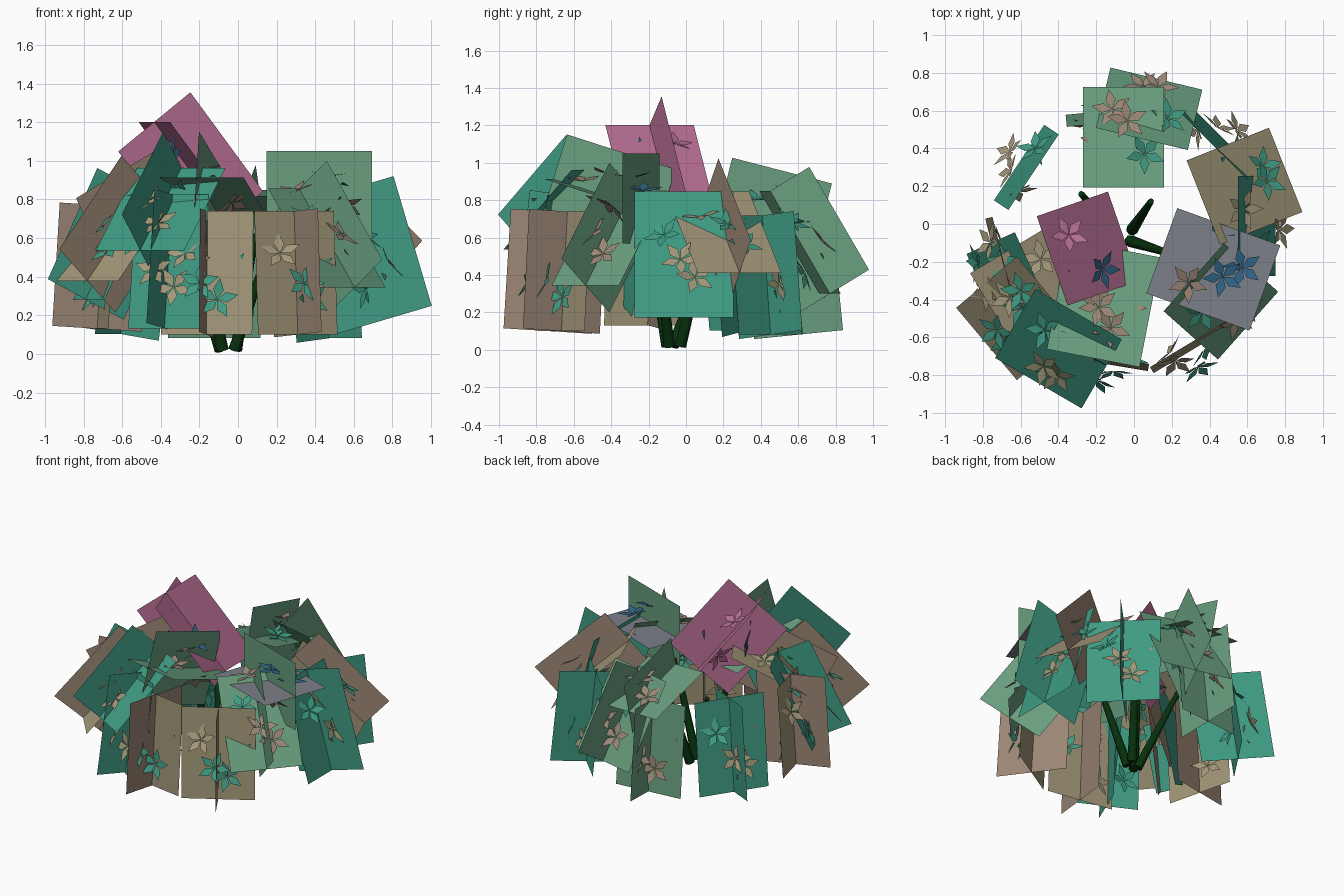
import bpy, bmesh, math, random
from mathutils import Vector, Matrix

if "Cube" in bpy.data.objects:
    bpy.data.objects.remove(bpy.data.objects["Cube"])

random.seed(4)
COL = {
    "teal": (0.05, 0.33, 0.23, 1), "sage": (0.14, 0.34, 0.21, 1),
    "tan": (0.36, 0.31, 0.19, 1), "rose": (0.33, 0.24, 0.18, 1),
    "pink": (0.48, 0.16, 0.30, 1), "violet": (0.20, 0.22, 0.25, 1),
    "blue": (0.03, 0.13, 0.25, 1), "stem": (0.002, 0.03, 0.004, 1),
}
PARTNER = {"teal": "teal", "sage": "sage", "tan": "rose", "pink": "pink", "violet": "sage"}
FLOWERS = {"teal": ("tan", "teal"), "sage": ("rose", "teal"), "tan": ("teal", "tan"),
           "pink": ("blue", "pink"), "violet": ("blue", "rose")}
MATS = {}
for key, c in COL.items():
    MATS[key] = bpy.data.materials.new(key)
    MATS[key].diffuse_color = c


def finish(bm, name, cols):
    me = bpy.data.meshes.new(name)
    bm.to_mesh(me)
    bm.free()
    for c in cols:
        me.materials.append(MATS[c])
    ob = bpy.data.objects.new(name, me)
    bpy.context.collection.objects.link(ob)


def quad(bm, c, a, b, mat):
    f = bm.faces.new([bm.verts.new(c + a * s + b * t)
                      for s, t in ((-1, -1), (1, -1), (1, 1), (-1, 1))])
    f.material_index = mat


def star(bm, c, n, spin, mat, r=0.11):
    # five cupped diamond petals around the facing direction n
    rot = n.to_track_quat('Z', 'Y').to_matrix() @ Matrix.Rotation(spin, 3, 'Z')
    centre = bm.verts.new(c)
    for k in range(5):
        t = k * math.tau / 5
        p = []
        for dist, da, h in ((0.52, -0.5, 0.012), (1.0, 0, 0.025), (0.52, 0.5, 0.012)):
            v = Vector((r * dist * math.cos(t + da), r * dist * math.sin(t + da), h))
            p.append(bm.verts.new(c + rot @ v))
        bm.faces.new((centre, *p)).material_index = mat


def spray(i, centre, axis, col, width=0.48, length=0.64):
    # two crossed leaf cards sharing one axis, with small flowers around them
    c, ax = Vector(centre), Vector(axis).normalized()
    out = Vector((ax.x, ax.y, 0)).normalized()
    side = Vector((-out.y, out.x, 0))
    nrm = side.cross(ax).normalized()
    if nrm.dot(out + Vector((0, 0, 1))) < 0:
        nrm = -nrm
    bm = bmesh.new()
    quad(bm, c, ax * length / 2, side * width / 2, 0)
    quad(bm, c, ax * length / 2, nrm * width / 2, 1)
    finish(bm, f"leaf_cards_{i}", (col, PARTNER[col]))
    bm = bmesh.new()
    up = Vector((0, 0, 0.35))
    for k, (u, s, n) in enumerate(((0.14, 0.06, 0.04), (-0.1, -0.11, 0.03),
                                   (-0.02, 0.13, -0.03), (0.17, -0.1, -0.04),
                                   (0.06, -0.02, 0.11))):
        d = (nrm * (0.8 if n > 0 else -0.8) + side * s * 3 + ax * u * 1.5 + up).normalized()
        star(bm, c + ax * u + side * s + nrm * n, d, random.uniform(0, 6), k % 2)
    finish(bm, f"flowers_{i}", FLOWERS[col])


# upper sprays: centre, axis, colour, width, length
UPPER = [
    ((-0.245, -0.13, 0.945), (-0.58, -0.20, 0.79), "pink", 0.50, 0.65),
    ((0.42, -0.24, 0.81), (0.94, -0.34, 0.0), "violet", 0.48, 0.58),
    ((-0.055, 0.46, 0.75), (0.0, 0.97, -0.25), "sage", 0.43, 0.55),
    ((-0.16, -0.42, 0.82), (-0.18, -0.93, 0.30), "sage", 0.50, 0.62),
]
# drooping sprays in the middle of the bush
MIDDLE = [
    ((0.585, 0.20, 0.63), (0.68, 0.27, -0.68), "tan"),
    ((0.65, -0.01, 0.51), (0.28, 0.0, -0.95), "teal", 0.53, 0.70),
    ((0.08, 0.61, 0.575), (0.12, 0.50, -0.86), "sage", 0.5),
    ((-0.40, -0.66, 0.75), (-0.35, -0.60, -0.70), "teal", 0.53, 0.60),
    ((-0.62, -0.50, 0.62), (-0.50, -0.42, -0.75), "tan", 0.5),
    ((0.46, -0.41, 0.60), (0.45, -0.40, -0.80), "sage"),
    ((-0.66, -0.32, 0.57), (-0.40, -0.18, -0.90), "teal"),
    ((-0.50, -0.32, 0.74), (-0.75, -0.45, -0.45), "tan"),
    ((-0.36, -0.69, 0.48), (-0.06, -0.12, -1), "teal", 0.42, 0.70),
]
# nearly upright outer ring
RING = [
    ((0.30, -0.65, 0.42), (0.03, -0.05, -1), "tan"),
    ((-0.16, -0.72, 0.42), (-0.01, -0.06, -1), "tan"),
    ((-0.71, -0.20, 0.45), (-0.06, -0.015, -1), "tan"),
    ((-0.57, 0.30, 0.42), (-0.12, 0.08, -1), "teal"),
    ((-0.12, 0.57, 0.40), (-0.01, 0.10, -1), "sage"),
    ((0.45, 0.43, 0.40), (0.07, 0.07, -1), "teal"),
]
for i, args in enumerate(UPPER + MIDDLE + RING):
    spray(i, *args)


def stem(i, p, q, r):
    p, q = Vector(p), Vector(q)
    d = q - p
    bm = bmesh.new()
    bmesh.ops.create_cone(bm, cap_ends=True, segments=8, radius1=r, radius2=r * 0.5,
                          depth=d.length,
                          matrix=Matrix.Translation((p + q) / 2)
                          @ d.to_track_quat('Z', 'Y').to_matrix().to_4x4())
    for f in bm.faces:
        f.smooth = len(f.verts) == 4
    finish(bm, f"stem_{i}", ("stem",))


# stems fanning out from the foot
for i, (p, q) in enumerate([
    ((-0.01, -0.03, 0.02), (0.09, 0.12, 0.62)),
    ((-0.09, -0.07, 0.02), (-0.28, 0.16, 0.62)),
    ((-0.02, -0.09, 0.02), (0.20, -0.16, 0.66)),
    ((-0.08, -0.10, 0.02), (-0.22, -0.22, 0.70)),
]):
    stem(i, p, q, 0.032)

for m in bpy.data.materials:
    if m.users and not m.is_grease_pencil:
        m.use_nodes = True
        m.node_tree.nodes["Principled BSDF"].inputs["Base Color"].default_value = m.diffuse_color
